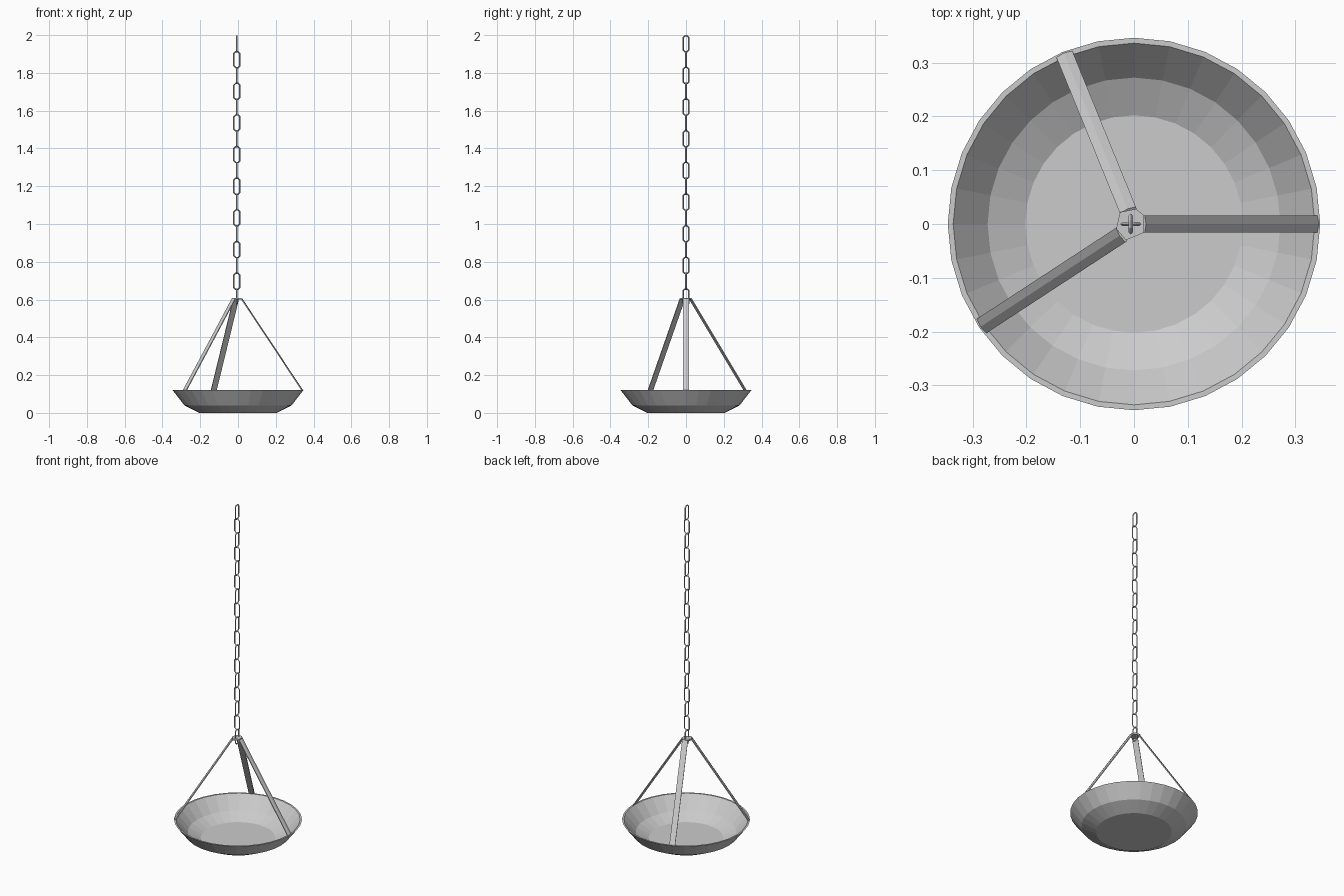
import bpy, bmesh
from math import sin, cos, pi, radians
from mathutils import Vector

if "Cube" in bpy.data.objects:
    bpy.data.objects.remove(bpy.data.objects["Cube"])

CX = -0.006  # chain axis


def finish(bm, name):
    bmesh.ops.recalc_face_normals(bm, faces=bm.faces[:])
    me = bpy.data.meshes.new(name)
    bm.to_mesh(me)
    bm.free()
    ob = bpy.data.objects.new(name, me)
    bpy.context.collection.objects.link(ob)
    return ob


def bridge(bm, rings, closed=False):
    """Skin equal-length vertex rings; cap the ends unless closed."""
    n = len(rings[0])
    pairs = list(zip(rings, rings[1:]))
    if closed:
        pairs.append((rings[-1], rings[0]))
    for a, b in pairs:
        for i in range(n):
            j = (i + 1) % n
            bm.faces.new((a[i], a[j], b[j], b[i]))
    if not closed:
        bm.faces.new(rings[0])
        bm.faces.new(rings[-1])


# Bowl: faceted outer wall, narrow rim, inner wall
def make_bowl():
    profile = [(0.205, 0), (0.284, 0.04), (0.346, 0.12),
               (0.336, 0.12), (0.272, 0.045), (0.202, 0.01)]
    bm = bmesh.new()
    seg = 32
    rings = [[bm.verts.new((r * cos(2 * pi * i / seg), r * sin(2 * pi * i / seg), z))
              for i in range(seg)] for r, z in profile]
    bridge(bm, rings)
    finish(bm, "bowl")


# Flat support strap with a faint ridge along its outer face
def make_strap(name, top, angle):
    a = radians(angle)
    bottom = Vector((0.34 * cos(a), 0.34 * sin(a), 0.12))
    top = Vector(top)
    d = (top - bottom).normalized()
    side = d.cross(Vector((0, 0, 1))).normalized()
    out = side.cross(d).normalized()
    if out.z < 0:
        out = -out
    section = [(-0.016, -0.004), (0.016, -0.004), (0.016, 0.001),
               (0, 0.004), (-0.016, 0.001)]
    bm = bmesh.new()
    bridge(bm, [[bm.verts.new(p + side * u + out * v) for u, v in section]
                for p in (bottom, top)])
    finish(bm, name)


# Small plate joining the straps
def make_hub():
    outline = [(0.019, -0.016), (0.019, 0.016), (0.004, 0.028),
               (-0.026, 0.022), (-0.033, -0.009), (-0.015, -0.03)]
    bm = bmesh.new()
    bridge(bm, [[bm.verts.new((x, y, z)) for x, y in outline]
                for z in (0.6, 0.609)])
    finish(bm, "hub_plate")


# Chain link: chamfered loop of square wire
def make_link(name, z, along_y):
    w, h, c, r = 0.0155, 0.042, 0.009, 0.004
    path = [(w, -h + c), (w, h - c), (w - c, h), (c - w, h),
            (-w, h - c), (-w, -h + c), (c - w, -h), (w - c, -h)]
    bm = bmesh.new()
    rings = []
    for i, (u, v) in enumerate(path):
        pu, pv = path[i - 1]
        nu, nv = path[(i + 1) % len(path)]
        t = (Vector((u - pu, v - pv)).normalized() +
             Vector((nu - u, nv - v)).normalized()).normalized()
        ring = []
        for k in range(4):
            o, s = r * cos(k * pi / 2), r * sin(k * pi / 2)
            a, b = u + t.y * o, v - t.x * o
            x, y = (s, a) if along_y else (a, s)
            ring.append(bm.verts.new((CX + x, y, z + b)))
        rings.append(ring)
    bridge(bm, rings, closed=True)
    finish(bm, name)


make_bowl()
make_strap("strap_right", (0.019, 0, 0.604), 0)
make_strap("strap_back", (-0.011, 0.025, 0.604), 112.3)
make_strap("strap_front", (-0.024, -0.02, 0.604), 213.8)
make_hub()
for i in range(17):
    make_link(f"chain_link_{i + 1}", 1.954 - i * 0.0838, i % 2 == 0)
